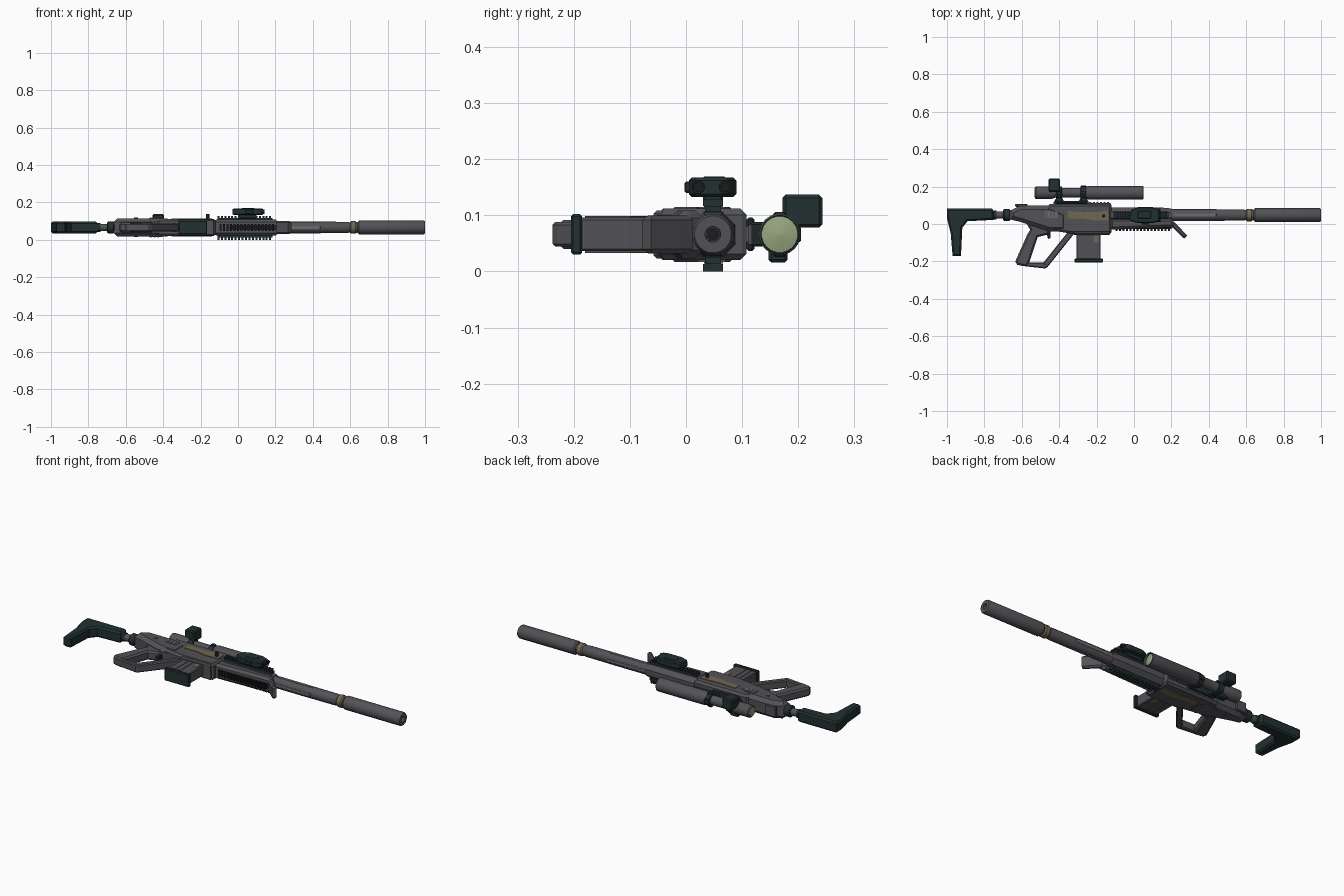
import bpy, bmesh, math
from mathutils import Matrix, Vector

if "Cube" in bpy.data.objects:
    bpy.data.objects.remove(bpy.data.objects["Cube"])

ZC = 0.066   # centre plane of the model, lying on its side
YB = 0.048   # barrel axis
YS = 0.167   # scope axis

def mat(name, r, g, b):
    m = bpy.data.materials.new(name)
    m.diffuse_color = (r, g, b, 1)
    m.use_nodes = True
    m.node_tree.nodes["Principled BSDF"].inputs["Base Color"].default_value = m.diffuse_color
    return m

GREY = mat("gunmetal_grey", 0.085, 0.085, 0.097)
LIGHT = mat("light_grey", 0.15, 0.145, 0.165)
TEAL = mat("dark_teal", 0.016, 0.030, 0.031)
TAN = mat("tan", 0.165, 0.14, 0.085)
LENS = mat("lens_green", 0.30, 0.38, 0.21)
BLACK = mat("black", 0.012, 0.012, 0.014)

def finish(name, bm, m, smooth=False):
    bmesh.ops.recalc_face_normals(bm, faces=bm.faces)
    me = bpy.data.meshes.new(name)
    bm.to_mesh(me)
    bm.free()
    me.materials.append(m)
    ob = bpy.data.objects.new(name, me)
    bpy.context.collection.objects.link(ob)
    if smooth:
        bpy.ops.object.select_all(action='DESELECT')
        ob.select_set(True)
        bpy.context.view_layer.objects.active = ob
        bpy.ops.object.shade_smooth_by_angle(angle=math.radians(35))
    return ob

def prism(name, pts, hw, m, ch=0.0, zc=ZC):
    """Side profile in x, y extruded across z, with chamfered rims."""
    bm = bmesh.new()
    f = bm.faces.new([bm.verts.new((x, y, zc - hw)) for x, y in pts])
    r = bmesh.ops.extrude_face_region(bm, geom=[f])
    bmesh.ops.translate(bm, vec=(0, 0, 2 * hw), verts=[v for v in r['geom'] if isinstance(v, bmesh.types.BMVert)])
    if ch:
        rim = [e for e in bm.edges if abs(e.verts[0].co.z - e.verts[1].co.z) < 1e-6]
        bmesh.ops.bevel(bm, geom=rim, offset=ch, segments=1, affect='EDGES', clamp_overlap=True)
    return finish(name, bm, m)

def box(name, x0, x1, y0, y1, z0, z1, m, ch=0.0):
    bm = bmesh.new()
    bmesh.ops.create_cube(bm, size=1)
    for v in bm.verts:
        v.co = Vector(((x0 + x1) / 2 + v.co.x * (x1 - x0), (y0 + y1) / 2 + v.co.y * (y1 - y0),
                       (z0 + z1) / 2 + v.co.z * (z1 - z0)))
    if ch:
        bmesh.ops.bevel(bm, geom=bm.edges[:], offset=ch, segments=1, affect='EDGES')
    return finish(name, bm, m)

def lathe(name, prof, m, y=YB, n=16, z=ZC):
    """Profile of (x, radius) spun around a line along x."""
    bm = bmesh.new()
    rings = []
    for x, r in prof:
        rings.append([bm.verts.new((x, y + r * math.cos(2 * math.pi * (i + .5) / n),
                                    z + r * math.sin(2 * math.pi * (i + .5) / n))) for i in range(n)])
    for a, b in zip(rings, rings[1:]):
        for i in range(n):
            bm.faces.new((a[i], a[(i + 1) % n], b[(i + 1) % n], b[i]))
    bm.faces.new(rings[0])
    bm.faces.new(rings[-1])
    return finish(name, bm, m, True)

def knob(name, x, y, z0, z1, r, m, n=12):
    bm = bmesh.new()
    bmesh.ops.create_cone(bm, cap_ends=True, segments=n, radius1=r, radius2=r, depth=z1 - z0,
                          matrix=Matrix.Translation((x, y, (z0 + z1) / 2)))
    return finish(name, bm, m, True)

# stock
prism("buttstock", [(-1, .082), (-.76, .082), (-.75, .07), (-.75, .022), (-.89, .015), (-.918, -.02),
                    (-.925, -.172), (-.97, -.172), (-.98, -.05), (-1, .03)], .031, TEAL, .009)
lathe("stock_tube", [(-.78, .02), (-.64, .02)], GREY)
lathe("stock_collar", [(-.70, .026), (-.695, .032), (-.665, .032), (-.66, .026)], TEAL)
lathe("stock_front_ring", [(-.755, .024), (-.735, .024)], TEAL)

# receiver
prism("rear_receiver", [(-.665, .07), (-.61, .098), (-.45, .098), (-.36, .06), (-.36, -.04), (-.45, -.04),
                        (-.56, -.005), (-.61, .012), (-.665, .025)], .049, GREY, .02)
prism("main_receiver", [(-.47, .085), (-.45, .108), (-.125, .108), (-.12, .1), (-.12, -.045), (-.13, -.052),
                        (-.33, -.052), (-.47, -.03)], .046, GREY, .016)
box("charging_handle", -.635, -.57, .092, .108, ZC - .03, ZC + .03, GREY, .004)
prism("magazine_well", [(-.325, -.03), (-.125, -.03), (-.13, -.058), (-.32, -.058)], .043, GREY, .006)
for s, tag in ((1, "left"), (-1, "right")):
    prism("tan_panel_" + tag, [(-.355, .07), (-.27, .062), (-.14, .07), (-.14, .022), (-.22, .018), (-.27, .03),
                               (-.355, .03)], .0025, TAN, 0, ZC + s * .0465)
    box("light_panel_" + tag, -.475, -.41, .032, .066, ZC + s * .0495 - .002, ZC + s * .0495 + .002, LIGHT)
    for k in range(3):
        box(f"panel_slit_{k}_{tag}", -.47 + k * .02, -.462 + k * .02, .036, .062,
            ZC + s * .052 - .001, ZC + s * .052 + .001, GREY)
    knob("receiver_pin_" + tag, -.545, .045, ZC + s * .049 - .003, ZC + s * .049 + .003, .011, GREY)
knob("bolt_knob", -.162, .043, ZC + .04, .137, .009, BLACK)

# grip, guard and trigger
prism("grip", [(-.58, .01), (-.45, -.01), (-.455, -.055), (-.515, -.07), (-.525, -.1), (-.56, -.205), (-.572, -.228),
               (-.625, -.218), (-.635, -.2), (-.57, -.055), (-.555, -.03)], .026, GREY, .009)
prism("guard_bottom", [(-.61, -.205), (-.60, -.224), (-.475, -.238), (-.46, -.226), (-.485, -.207)], .022, GREY, .005)
prism("guard_strut", [(-.485, -.207), (-.475, -.238), (-.462, -.23), (-.32, -.052), (-.33, -.035), (-.355, -.045)],
      .022, GREY, .005)
prism("trigger", [(-.485, -.035), (-.445, -.03), (-.447, -.075), (-.46, -.08), (-.465, -.06)], .012, TEAL, .003)

# magazine
box("magazine", -.308, -.178, -.19, -.03, ZC - .03, ZC + .03, GREY, .004)
box("magazine_base", -.318, -.165, -.205, -.185, ZC - .036, ZC + .036, TEAL, .004)
for s in (1, -1):
    for x in (-.275, -.245):
        box("magazine_rib", x - .008, x + .008, -.18, -.065, ZC + s * .031 - .002, ZC + s * .031 + .002, GREY)
    box("magazine_window", -.215, -.19, -.1, -.06, ZC + s * .03 - .002, ZC + s * .03 + .002, TAN)

# handguard
lathe("handguard_tube", [(-.13, .044), (.17, .042), (.20, .037)], GREY, n=8)
prism("handguard_lower", [(-.13, .03), (.2, .03), (.215, .008), (.215, -.018), (-.115, -.03), (-.13, -.03)],
      .043, GREY, .014)
prism("hand_stop", [(.17, .012), (.215, .012), (.285, -.062), (.268, -.078), (.205, -.018), (.17, -.02)],
      .034, GREY, .008)

def rail(name, x0, x1, axis, base, tip, m):
    """Rail strip with teeth: axis 'y' above or below, axis 'z' on a side."""
    mid = (base + tip) / 2
    def bar(nm, a, b, p, q, w):
        lo, hi = min(p, q), max(p, q)
        if axis == 'y':
            box(nm, a, b, lo, hi, ZC - w, ZC + w, m)
        else:
            box(nm, a, b, YB - w, YB + w, lo, hi, m)
    bar(name + "_base", x0, x1, base, mid, .014)
    n = round((x1 - x0) / .019)
    step = (x1 - x0) / n
    for i in range(n):
        bar(f"{name}_tooth_{i}", x0 + i * step, x0 + (i + .58) * step, mid, tip, .018)

rail("bottom_rail", -.1, .2, 'y', -.018, -.037, BLACK)
rail("left_rail", -.11, .185, 'z', ZC + .04, .128, TEAL)
rail("right_rail", -.11, .185, 'z', ZC - .04, 0.0, TEAL)
rail("top_rail", -.43, -.125, 'y', .104, .118, GREY)

# barrel and suppressor
lathe("barrel", [(.15, .032), (.58, .031), (.60, .027), (.66, .027)], GREY)
for i in range(4):
    a = i * math.pi / 2
    ob = box(f"barrel_flute_{i}", .21, .44, -.008, .008, .0295, .0325, LIGHT, .001)
    ob.matrix_world = Matrix.Translation((0, YB, ZC)) @ Matrix.Rotation(a, 4, 'X')
lathe("tan_ring", [(.598, .029), (.605, .034), (.628, .034), (.635, .029)], TAN)
lathe("suppressor", [(.64, .03), (.648, .037), (.993, .037), (1.0, .033), (1.0, .014), (.96, .013)], GREY, n=20)
lathe("muzzle_bore", [(.95, .012), (.962, .012)], BLACK, n=20)

# scope
lathe("scope_body", [(-.53, .028), (-.525, .034), (-.44, .034), (-.42, .026), (-.27, .026), (-.245, .037), (.047, .037),
                     (.05, .034), (.04, .033), (.03, .033)], GREY, y=YS, n=20)
lathe("front_lens", [(.028, .033), (.036, .0325), (.044, .001)], LENS, y=YS, n=20)
lathe("rear_lens", [(-.533, .024), (-.529, .026)], LENS, y=YS, n=20)
for i, x in enumerate((-.40, -.27)):
    lathe(f"scope_ring_{i}", [(x - .016, .031), (x - .013, .034), (x + .013, .034), (x + .016, .031)],
          TEAL, y=YS)
    box(f"ring_clamp_{i}", x - .014, x + .014, YS - .012, YS + .012, ZC - .04, ZC + .04, TEAL, .004)
    prism(f"mount_leg_{i}", [(x - .03, .114), (x + .03, .114), (x + .014, .142), (x - .014, .142)], .022, TEAL, .004)
box("mount_base", -.42, -.25, .108, .122, ZC - .03, ZC + .03, TEAL, .004)
box("scope_turret_box", -.457, -.395, .172, .243, .078, .137, TEAL, .006)
box("scope_side_turret", -.45, -.40, YS - .02, YS + .014, .016, .05, TEAL, .005)
box("ring_top", -.285, -.255, YS + .02, YS + .038, ZC - .014, ZC + .014, TEAL, .003)

# aiming device on the left rail
box("aimer_mount", 0, .1, .03, .066, .115, .138, TEAL, .004)
prism("aimer_body", [(-.03, .03), (-.015, .075), (.02, .09), (.1, .09), (.135, .075), (.135, .015), (.1, .005),
                     (.02, .005), (-.015, .015)], .017, TEAL, .005, .150)
for i, y in enumerate((.022, .07)):
    lathe(f"aimer_lens_{i}", [(.12, .012), (.142, .012), (.142, .008), (.137, .008)], BLACK, y=y, n=12, z=.15)
box("aimer_top_cap", .02, .09, .03, .07, .163, .169, TEAL, .002)
box("aimer_side_knob", .04, .08, -.003, .01, .14, .16, TEAL, .003)
